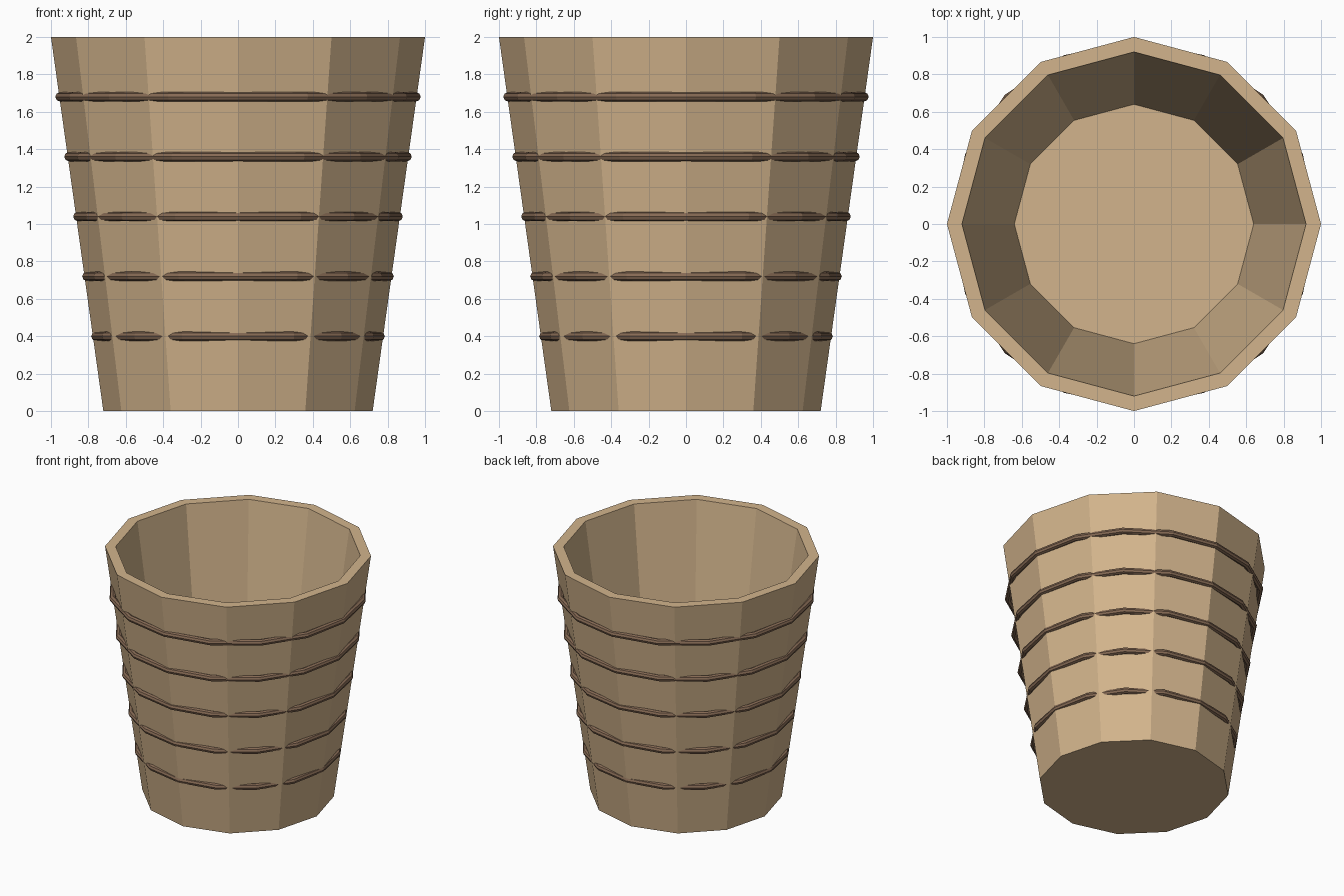
import bpy, bmesh, math

cube = bpy.data.objects.get("Cube")
if cube:
    bpy.data.objects.remove(cube, do_unlink=True)


def material(name, rgb):
    mat = bpy.data.materials.new(name)
    mat.use_nodes = True
    mat.diffuse_color = (*rgb, 1)
    mat.node_tree.nodes["Principled BSDF"].inputs["Base Color"].default_value = (*rgb, 1)
    return mat


def finish(bm, name, mat):
    bmesh.ops.recalc_face_normals(bm, faces=bm.faces)
    mesh = bpy.data.meshes.new(name)
    bm.to_mesh(mesh)
    bm.free()
    mesh.materials.append(mat)
    obj = bpy.data.objects.new(name, mesh)
    bpy.context.collection.objects.link(obj)
    return obj


def lathe(name, profile, sides, mat, closed=False):
    """Spin a (radius, height) profile; open profiles get capped at both ends."""
    bm = bmesh.new()
    rings = []
    for r, z in profile:
        angles = [math.tau * i / sides for i in range(sides)]
        rings.append([bm.verts.new((r * math.cos(a), r * math.sin(a), z)) for a in angles])
    pairs = list(zip(rings, rings[1:]))
    if closed:
        pairs.append((rings[-1], rings[0]))
    else:
        bm.faces.new(rings[0])
        bm.faces.new(rings[-1])
    for low, high in pairs:
        for i in range(sides):
            j = (i + 1) % sides
            bm.faces.new((low[i], low[j], high[j], high[i]))
    return finish(bm, name, mat)


tan = material("tan wood", (0.645, 0.456, 0.262))
brown = material("brown band", (0.24, 0.145, 0.09))

# Tapered twelve-sided cup: outer wall, rim, inner wall, floor
lathe("cup", [(0.72, 0), (1, 2), (0.92, 2), (0.64, 0.08)], 12, tan)

# Five bands round the outside, widening with the taper
thick = 0.025
for k in range(5):
    z = 0.4 + 0.32 * k
    radius = 0.7 + 0.15 * z
    section = [(radius + thick * math.cos(math.tau * s / 8),
                z + thick * math.sin(math.tau * s / 8)) for s in range(8)]
    lathe(f"band_{k + 1}", section, 16, brown, closed=True)
